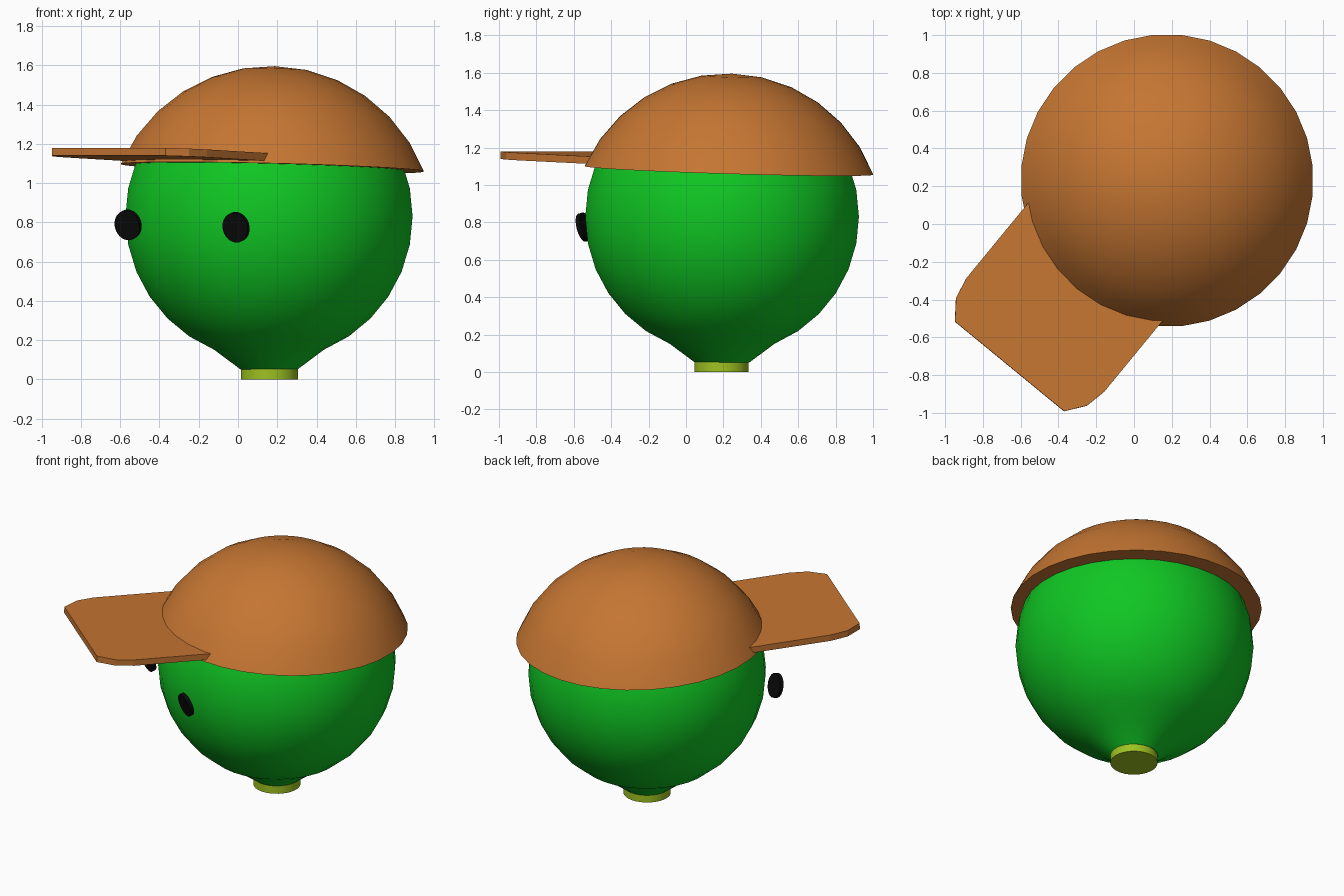
import bpy, bmesh
from math import sin, cos, pi, radians
from mathutils import Matrix

if "Cube" in bpy.data.objects:
    bpy.data.objects.remove(bpy.data.objects["Cube"], do_unlink=True)

SEGMENTS = 32
RING = pi / 16
CAP_YAW = radians(-39.4)


def material(name, colour):
    mat = bpy.data.materials.new(name)
    mat.use_nodes = True
    mat.diffuse_color = (*colour, 1)
    mat.node_tree.nodes["Principled BSDF"].inputs["Base Color"].default_value = (*colour, 1)
    return mat


green = material("bright green", (0.005, 0.57, 0.017))
brown = material("cap brown", (0.56, 0.18, 0.032))
olive = material("yellow green", (0.34, 0.54, 0.015))
black = material("black", (0.003, 0.003, 0.003))


def finish(bm, name, mat, location, rotation=(0, 0, 0), smooth=True):
    bmesh.ops.recalc_face_normals(bm, faces=bm.faces)
    mesh = bpy.data.meshes.new(name)
    bm.to_mesh(mesh)
    bm.free()
    mesh.materials.append(mat)
    obj = bpy.data.objects.new(name, mesh)
    bpy.context.collection.objects.link(obj)
    obj.location = location
    obj.rotation_euler = rotation
    if smooth:
        bpy.ops.object.select_all(action='DESELECT')
        obj.select_set(True)
        bpy.context.view_layer.objects.active = obj
        bpy.ops.object.shade_smooth_by_angle(angle=radians(35))
    return obj


def lathe(profile):
    """Spin (radius, height) points around z; close any open rims."""
    bm = bmesh.new()
    verts = [bm.verts.new((r, 0, z)) for r, z in profile]
    edges = [bm.edges.new(pair) for pair in zip(verts, verts[1:])]
    bmesh.ops.spin(bm, geom=verts + edges, cent=(0, 0, 0), axis=(0, 0, 1),
                   angle=2 * pi, steps=SEGMENTS)
    bmesh.ops.remove_doubles(bm, verts=bm.verts, dist=0.0005)
    bmesh.ops.holes_fill(bm, edges=[e for e in bm.edges if e.is_boundary], sides=0)
    return bm


# Round head drawn down to a narrow neck
R = 0.735
head = [(R * sin(i * RING), 0.83 + R * cos(i * RING)) for i in range(15)]
head.append((0.145, 0.05))
finish(lathe(head), "head", green, (0.158, 0.193, 0), (0, 0, CAP_YAW))

# Short neck plug
finish(lathe([(0.146, 0), (0.146, 0.053)]), "neck", olive,
       (0.16, 0.19, 0), (0, 0, CAP_YAW))

# Cap dome: top of a sphere, tilted back a little
R = 0.839
rim = R * cos(6 * RING)
dome = [(R * sin(i * RING), R * cos(i * RING) - rim) for i in range(7)]
cap_place = dict(location=(0.175, 0.23, 1.078), rotation=(radians(-2.2), 0, CAP_YAW))
finish(lathe(dome), "cap_dome", brown, **cap_place)

# Flat brim with clipped corners
half = [(0.473, 0.5), (0.473, 1.077), (0.449, 1.192), (0.374, 1.292)]
outline = half + [(-x, y) for x, y in reversed(half)]
bm = bmesh.new()
face = bm.faces.new([bm.verts.new((x - 0.02, -y, 0.012)) for x, y in outline])
side = bmesh.ops.extrude_face_region(bm, geom=[face])
bmesh.ops.translate(bm, vec=(0, 0, 0.04),
                    verts=[g for g in side["geom"] if isinstance(g, bmesh.types.BMVert)])
finish(bm, "cap_brim", brown, smooth=False, **cap_place)

# Disc eyes, facing forward and slightly down
for name, place in (("right_eye", (-0.56, -0.165, 0.787)),
                    ("left_eye", (-0.01, -0.545, 0.775))):
    bm = bmesh.new()
    bmesh.ops.create_cone(bm, cap_ends=True, segments=SEGMENTS, radius1=0.074,
                          radius2=0.074, depth=0.025)
    bmesh.ops.rotate(bm, verts=bm.verts, matrix=Matrix.Rotation(radians(90), 3, 'X'))
    bmesh.ops.scale(bm, verts=bm.verts, vec=(0.95, 1, 1.05))
    finish(bm, name, black, place, (radians(14), 0, radians(-25)))
